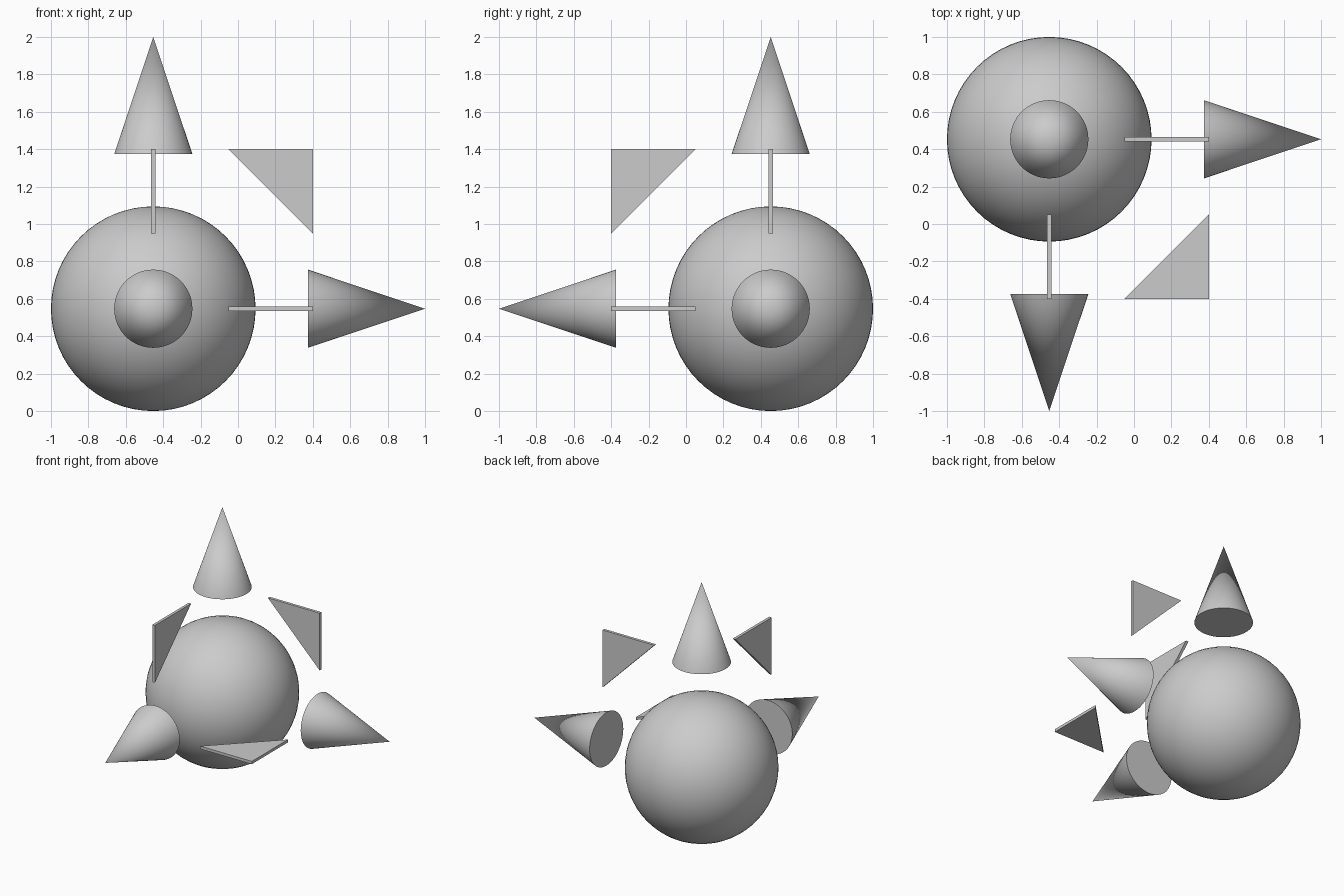
import bpy, bmesh, math
from mathutils import Vector

if "Cube" in bpy.data.objects:
    bpy.data.objects.remove(bpy.data.objects["Cube"])

R = 0.547                                # ball radius
C = Vector((-0.453, 0.453, R))           # ball centre, origin of the three axes
AXES = {"right": Vector((1, 0, 0)), "front": Vector((0, -1, 0)), "up": Vector((0, 0, 1))}
BASE, TIP, CONE_R = 0.827, 1.453, 0.209  # arrowhead distances along its axis
NEAR, FAR, THICK = 0.403, 0.853, 0.022   # triangular plate extents


def smooth(obj):
    bpy.ops.object.select_all(action='DESELECT')
    obj.select_set(True)
    bpy.context.view_layer.objects.active = obj
    bpy.ops.object.shade_smooth_by_angle(angle=math.radians(35))


def arrowhead(name, axis):
    bpy.ops.mesh.primitive_cone_add(
        vertices=64, radius1=CONE_R, radius2=0, depth=TIP - BASE,
        location=C + axis * (BASE + TIP) / 2,
        rotation=axis.to_track_quat('Z', 'Y').to_euler())
    obj = bpy.context.object
    obj.name = name
    smooth(obj)


def plate(name, u, v):
    # right triangle in the plane of two axes, extruded to a thin plate
    n = u.cross(v)
    bm = bmesh.new()
    corners = [(FAR, FAR), (NEAR, FAR), (FAR, NEAR)]
    face = bm.faces.new([bm.verts.new(C + u * a + v * b - n * THICK / 2) for a, b in corners])
    ext = bmesh.ops.extrude_face_region(bm, geom=[face])
    bmesh.ops.translate(bm, vec=n * THICK,
                        verts=[g for g in ext["geom"] if isinstance(g, bmesh.types.BMVert)])
    bmesh.ops.recalc_face_normals(bm, faces=bm.faces)
    mesh = bpy.data.meshes.new(name)
    bm.to_mesh(mesh)
    bm.free()
    bpy.context.collection.objects.link(bpy.data.objects.new(name, mesh))


# Central ball
bpy.ops.mesh.primitive_uv_sphere_add(segments=64, ring_count=32, radius=R, location=C)
bpy.context.object.name = "ball"
smooth(bpy.context.object)

# One arrowhead along each axis
for label, axis in AXES.items():
    arrowhead("arrowhead_" + label, axis)

# One triangular plate between each pair of axes
for a, b in (("right", "front"), ("front", "up"), ("right", "up")):
    plate(f"plate_{a}_{b}", AXES[a], AXES[b])
